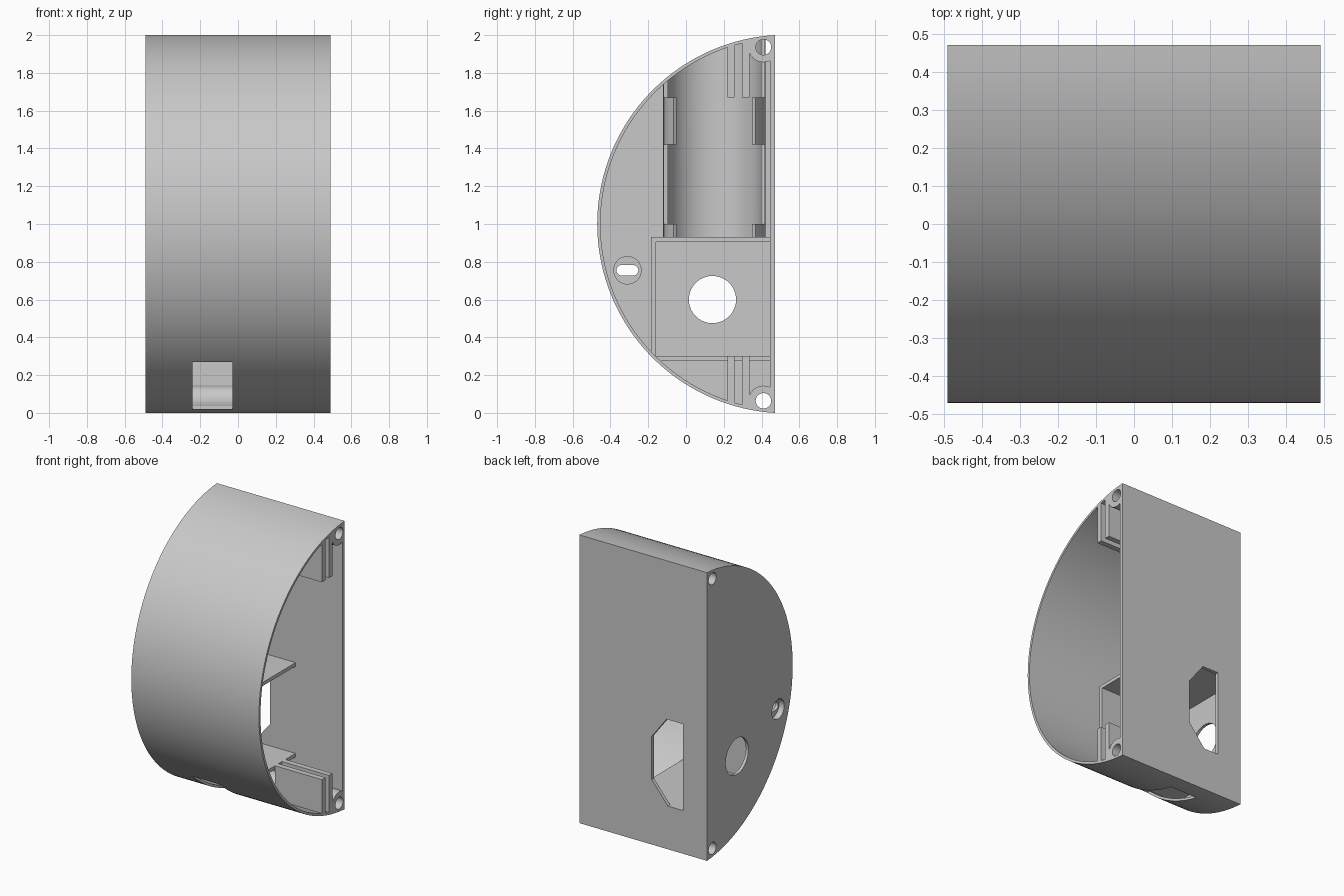
import bpy, bmesh, math
from mathutils import Vector

if "Cube" in bpy.data.objects:
    bpy.data.objects.remove(bpy.data.objects["Cube"], do_unlink=True)

plastic = bpy.data.materials.new("light_grey_plastic")
plastic.use_nodes = True
GREY = (0.58, 0.58, 0.58, 1)
plastic.diffuse_color = GREY
plastic.node_tree.nodes["Principled BSDF"].inputs["Base Color"].default_value = GREY

# Main dimensions
HALF = 0.49
BACK, FRONT = 0.47, -0.47
WALL = 0.02
RADIUS = 1.002
CENTRE_Y = FRONT + RADIUS
BOX_END = 0.13


def prism(name, points, axis, low, high):
    """Extrude a 2D outline along an axis; outline is (y,z), (x,z) or (x,y)."""
    place = {"x": lambda p, t: Vector((t, p[0], p[1])),
             "y": lambda p, t: Vector((p[0], t, p[1])),
             "z": lambda p, t: Vector((p[0], p[1], t))}[axis]
    bm = bmesh.new()
    face = bm.faces.new([bm.verts.new(place(p, low)) for p in points])
    shift = place((0, 0), high - low)
    result = bmesh.ops.extrude_face_region(bm, geom=[face])
    verts = [v for v in result["geom"] if isinstance(v, bmesh.types.BMVert)]
    bmesh.ops.translate(bm, vec=shift, verts=verts)
    bmesh.ops.recalc_face_normals(bm, faces=bm.faces)
    mesh = bpy.data.meshes.new(name)
    bm.to_mesh(mesh)
    bm.free()
    mesh.materials.append(plastic)
    obj = bpy.data.objects.new(name, mesh)
    bpy.context.collection.objects.link(obj)
    return obj


def rect(a0, a1, b0, b1):
    return [(a0, b0), (a1, b0), (a1, b1), (a0, b1)]


def arc(cx, cy, r, start, end, steps):
    angles = [math.radians(start + (end - start) * i / steps) for i in range(steps + 1)]
    return [(cx + r * math.cos(a), cy + r * math.sin(a)) for a in angles]


def circle(cx, cy, r):
    return arc(cx, cy, r, 0, 360, 40)[:-1]


def band(cx, cy, inner, outer, start, end, steps):
    return arc(cx, cy, outer, start, end, steps) + arc(cx, cy, inner, end, start, steps)


def bow(inset, back):
    """Bowed side outline: an arc closed by a straight back."""
    r = RADIUS - inset
    spread = math.degrees(math.acos((back - CENTRE_Y) / r))
    return arc(CENTRE_Y, 1, r, spread, 360 - spread, 72)


def boolean(obj, cutter, operation="DIFFERENCE"):
    mod = obj.modifiers.new("cut", "BOOLEAN")
    mod.operation, mod.solver, mod.object = operation, "EXACT", cutter
    bpy.context.view_layer.update()
    evaluated = obj.evaluated_get(bpy.context.evaluated_depsgraph_get())
    mesh = bpy.data.meshes.new_from_object(evaluated)
    obj.modifiers.clear()
    obj.data = mesh
    bpy.data.objects.remove(cutter, do_unlink=True)


def cut(obj, points, axis, low, high):
    boolean(obj, prism("cutter", points, axis, low, high))


def fit(obj):
    """Trim a part so that it ends inside the shell."""
    limit = prism("limit", bow(0.008, BACK - 0.01), "x", -HALF + 0.005, HALF)
    boolean(obj, limit, "INTERSECT")


# Hollow shell, open on its left side
parts = []
shell = prism("shell", bow(0, BACK), "x", -HALF, HALF)
cut(shell, bow(0.017, BACK - 0.025), "x", -HALF + WALL, HALF + 0.1)
parts.append(shell)

# Side opening, rear cable window and front cable notch
cut(shell, circle(0.14, 0.6, 0.125), "x", -0.6, -0.4)
cut(shell, circle(-0.31, 0.755, 0.068), "x", -0.6, -0.4)
window = [(-0.305, 0.3), (-0.19, 0.3), (-0.066, 0.45),
          (-0.066, 0.75), (-0.18, 0.9), (-0.305, 0.9)]
cut(shell, window, "y", 0.4, 0.6)
cut(shell, rect(-0.24, -0.03, -0.1, 0.27), "y", -0.6, 0.33)

# Recessed hanger boss with a slot
hanger = prism("hanger_boss", circle(-0.31, 0.755, 0.075), "x", -HALF + 0.01, -0.43)
cut(hanger, circle(-0.31, 0.755, 0.068), "x", -0.6, -0.45)
slot = arc(-0.28, 0.755, 0.028, -90, 90, 10) + arc(-0.34, 0.755, 0.028, 90, 270, 10)
cut(hanger, slot, "x", -0.6, -0.4)
parts.append(hanger)

# Screw bosses in the back corners, and card rails beside them
for label, side in (("lower", -1), ("upper", 1)):
    z = 1 + side * 0.936
    boss = prism(label + "_screw_boss", circle(0.41, z, 0.08), "x", -HALF + 0.005, HALF)
    fit(boss)
    for part in (boss, shell):
        cut(part, circle(0.41, z, 0.041), "x", -0.6, 0.6)
    parts.append(boss)
    near = 0.3 if side < 0 else 1.67
    far = 1 + side
    low, high = min(near, far), max(near, far)
    for rail, y0 in (("front", 0.22), ("back", 0.297)):
        obj = prism(f"{label}_{rail}_rail", rect(y0, y0 + 0.038, low, high), "x", BOX_END, HALF)
        fit(obj)
        parts.append(obj)

# Compartment around the side opening
outline = [(-0.185, 0.275), (0.46, 0.275), (0.46, 0.3), (-0.16, 0.3),
           (-0.16, 0.905), (0.46, 0.905), (0.46, 0.93), (-0.185, 0.93)]
box = prism("compartment", outline, "x", -HALF + 0.01, BOX_END)
fit(box)
parts.append(box)

# Round cell cradle with snap clips
CX, CY = -0.2, 0.15
cradle = prism("cell_cradle", band(CX, CY, 0.25, 0.272, 80, 280, 40), "z", 0.92, 1.99)
fit(cradle)
parts.append(cradle)
for label, low, high in (("lower", 0.93, 1.0), ("upper", 1.42, 1.67)):
    for side, start in (("back", 53), ("front", 279)):
        clip = prism(f"{label}_{side}_clip", band(CX, CY, 0.25, 0.272, start, start + 28, 8),
                     "z", low, high)
        fit(clip)
        parts.append(clip)

# Smooth curves with sharp edges
bpy.ops.object.select_all(action="DESELECT")
for obj in parts:
    obj.select_set(True)
bpy.context.view_layer.objects.active = shell
bpy.ops.object.shade_smooth_by_angle(angle=math.radians(30))
